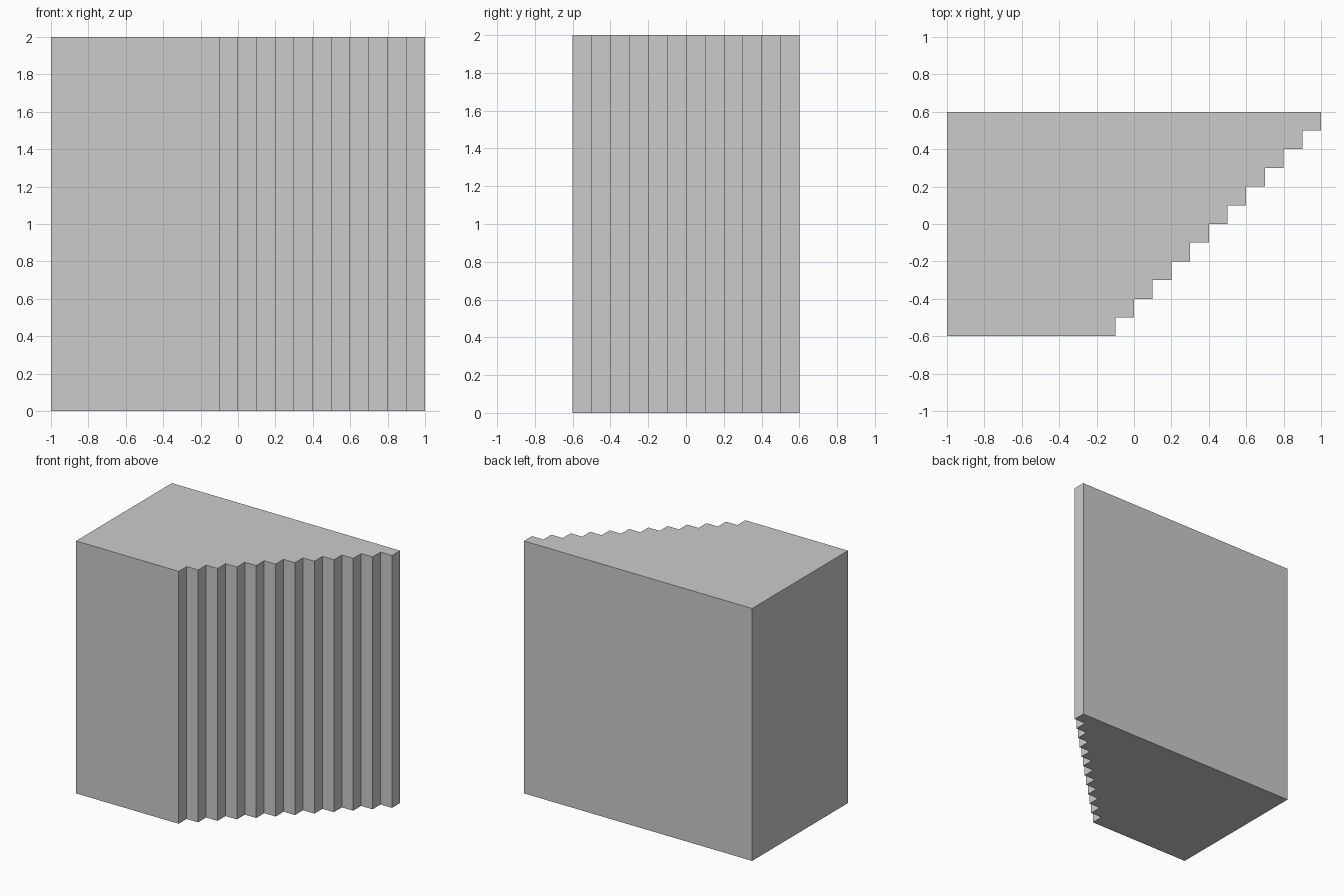
import bpy, bmesh

if "Cube" in bpy.data.objects:
    bpy.data.objects.remove(bpy.data.objects["Cube"])

STEPS, STEP, HEIGHT = 12, 0.1, 2.0

# Plan outline: straight left and back walls, staircase along the front right
outline = [(-1.0, 0.6), (-1.0, -0.6)]
for i in range(STEPS):
    x = -0.1 + i * STEP
    y = -0.6 + i * STEP
    outline += [(x, y), (x, y + STEP)]

# Extrude the outline upwards into a solid block
bm = bmesh.new()
base = bm.faces.new([bm.verts.new((x, y, 0)) for x, y in outline])
top = bmesh.ops.extrude_face_region(bm, geom=[base], use_keep_orig=True)
bmesh.ops.translate(bm, vec=(0, 0, HEIGHT),
                    verts=[v for v in top["geom"] if isinstance(v, bmesh.types.BMVert)])
bmesh.ops.recalc_face_normals(bm, faces=bm.faces[:])

mesh = bpy.data.meshes.new("stepped_block")
bm.to_mesh(mesh)
bm.free()
bpy.context.collection.objects.link(bpy.data.objects.new("stepped_block", mesh))
